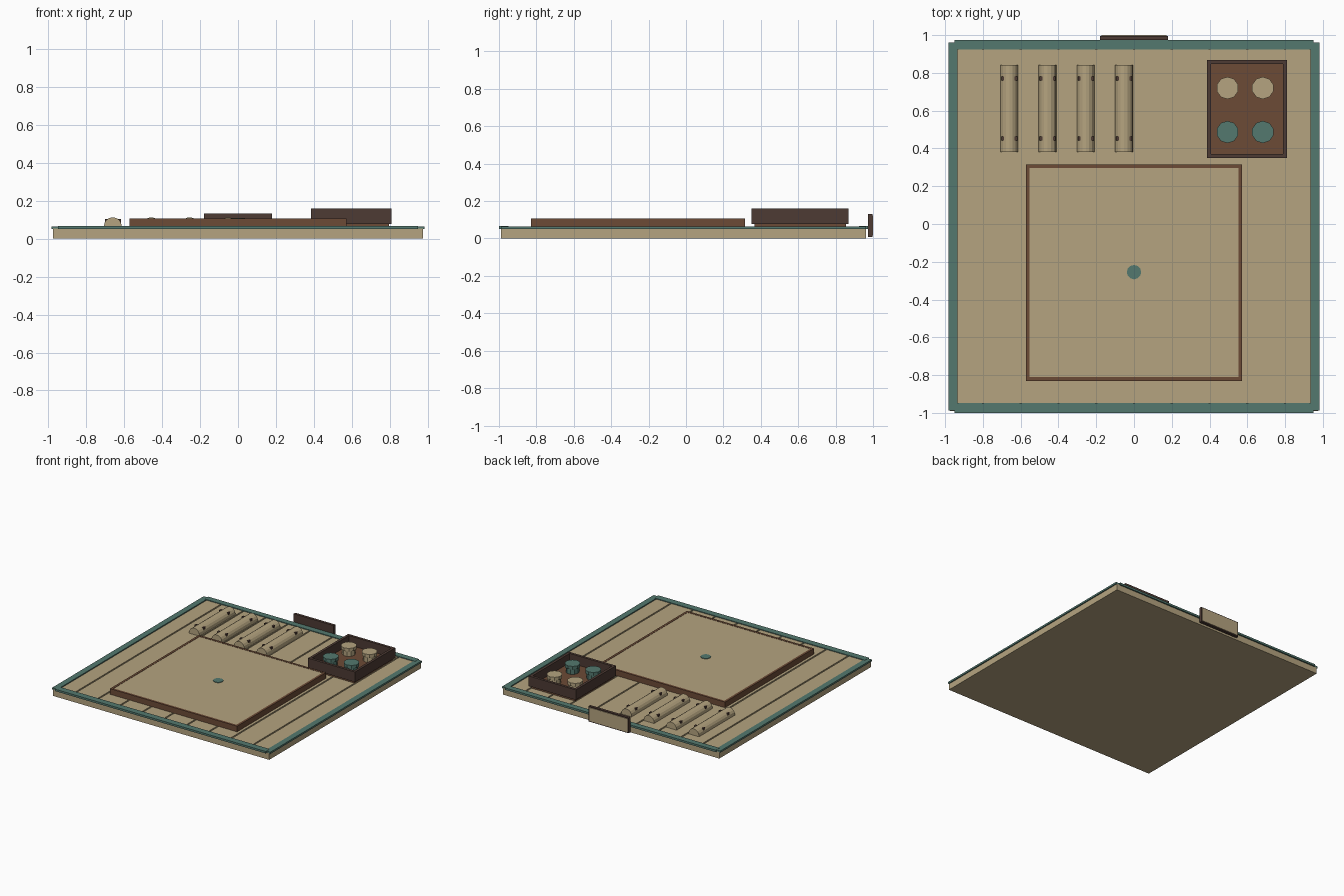
import bpy, math

if "Cube" in bpy.data.objects:
    bpy.data.objects.remove(bpy.data.objects["Cube"])

def material(name, color):
    m = bpy.data.materials.new(name)
    m.diffuse_color = (*color, 1)
    m.use_nodes = True
    m.node_tree.nodes["Principled BSDF"].inputs["Base Color"].default_value = m.diffuse_color
    return m

TAN = material("straw_tan", (0.46, 0.37, 0.215))
BROWN = material("wood_brown", (0.15, 0.07, 0.037))
DARK = material("dark_wood", (0.075, 0.043, 0.034))
TEAL = material("teal_cloth", (0.088, 0.19, 0.158))

def mesh(name, verts, faces, mat):
    me = bpy.data.meshes.new(name)
    me.from_pydata(verts, [], faces)
    me.materials.append(mat)
    ob = bpy.data.objects.new(name, me)
    bpy.context.collection.objects.link(ob)
    return ob

def box(name, x, y, z, mat):
    """Box from (min, max) ranges."""
    v = [(a, b, c) for a in x for b in y for c in z]
    f = [(0, 1, 3, 2), (4, 6, 7, 5), (0, 4, 5, 1), (2, 3, 7, 6), (0, 2, 6, 4), (1, 5, 7, 3)]
    return mesh(name, v, f, mat)

def prism(name, x, y, z, r, n, mat, turn=0.0):
    """Upright n-sided cylinder."""
    ang = [turn + math.tau * i / n for i in range(n)]
    v = [(x + r * math.cos(a), y + r * math.sin(a), h) for h in z for a in ang]
    f = [(i, (i + 1) % n, n + (i + 1) % n, n + i) for i in range(n)]
    f += [tuple(reversed(range(n))), tuple(range(n, 2 * n))]
    return mesh(name, v, f, mat)

def ring(name, x, y, z, t, mat):
    """Four bars round a rectangle."""
    box(name + "_front", x, (y[0], y[0] + t), z, mat)
    box(name + "_back", x, (y[1] - t, y[1]), z, mat)
    box(name + "_left", (x[0], x[0] + t), (y[0] + t, y[1] - t), z, mat)
    box(name + "_right", (x[1] - t, x[1]), (y[0] + t, y[1] - t), z, mat)

# Mat base and its raised strips with narrow seams
box("mat_base", (-0.974, 0.974), (-0.989, 0.962), (0, 0.053), TAN)
edges = [-0.936] + [-0.8 + 0.2 * i for i in range(9)] + [0.936]
for i, (a, b) in enumerate(zip(edges, edges[1:])):
    box(f"mat_strip_{i}", (a + 0.006, b - 0.006), (-0.95, 0.925), (0.05, 0.06), TAN)

# Cloth border
for side, s in (("left", -1), ("right", 1)):
    xs = sorted((s * 0.935, s * 0.983))
    box(f"border_{side}", xs, (-0.988, 0.962), (0.05, 0.0645), TEAL)
box("border_front", (-0.95, 0.95), (-1.0, -0.948), (0.05, 0.066), TEAL)
box("border_back", (-0.95, 0.95), (0.925, 0.973), (0.05, 0.066), TEAL)

# Hanging tag at the back
box("tag", (-0.18, 0.18), (0.974, 0.996), (0.007, 0.132), DARK)
box("tag_panel", (-0.172, 0.172), (0.994, 1.0), (0.015, 0.124), TAN)

# Game board
box("board_body", (-0.573, 0.573), (-0.83, 0.316), (0.058, 0.099), BROWN)
ring("board_rim", (-0.573, 0.573), (-0.83, 0.316), (0.099, 0.106), 0.019, BROWN)
box("board_top", (-0.554, 0.554), (-0.811, 0.297), (0.097, 0.104), TAN)
prism("board_centre", 0, -0.255, (0.1, 0.108), 0.038, 12, TEAL)

# Half-round throwing sticks with notches near both ends
R, N = 0.047, 8
for i in range(4):
    cx = -0.66 + 0.2025 * i
    prof = [(cx + R * math.cos(math.pi * k / N), 0.066 + R * math.sin(math.pi * k / N))
            for k in range(N + 1)]
    prof += [(cx - R, 0.058), (cx + R, 0.058)]
    n = len(prof)
    v = [(x, y, z) for y in (0.38, 0.842) for x, z in prof]
    f = [(k, n + k, n + (k + 1) % n, (k + 1) % n) for k in range(n)]
    f += [tuple(range(n)), tuple(reversed(range(n, 2 * n)))]
    mesh(f"stick_{i}", v, f, TAN)
    for j, y in enumerate((0.453, 0.77)):
        for s in (-1, 1):
            x = cx + s * 0.035
            box(f"stick_mark_{i}_{j}_{s}", (x - 0.007, x + 0.007),
                (y - 0.011, y + 0.011), (0.08, 0.105), DARK)

# Tray with four pieces
box("tray_floor", (0.4, 0.795), (0.365, 0.855), (0.058, 0.084), BROWN)
ring("tray_wall", (0.386, 0.81), (0.35, 0.868), (0.078, 0.16), 0.021, DARK)
for y, mat, label in ((0.72, TAN, "tan"), (0.487, TEAL, "teal")):
    for i, x in enumerate((0.495, 0.682)):
        prism(f"piece_body_{label}_{i}", x, y, (0.082, 0.128), 0.05, 10, mat)
        prism(f"piece_cap_{label}_{i}", x, y, (0.128, 0.154), 0.059, 10, mat, math.pi / 10)
